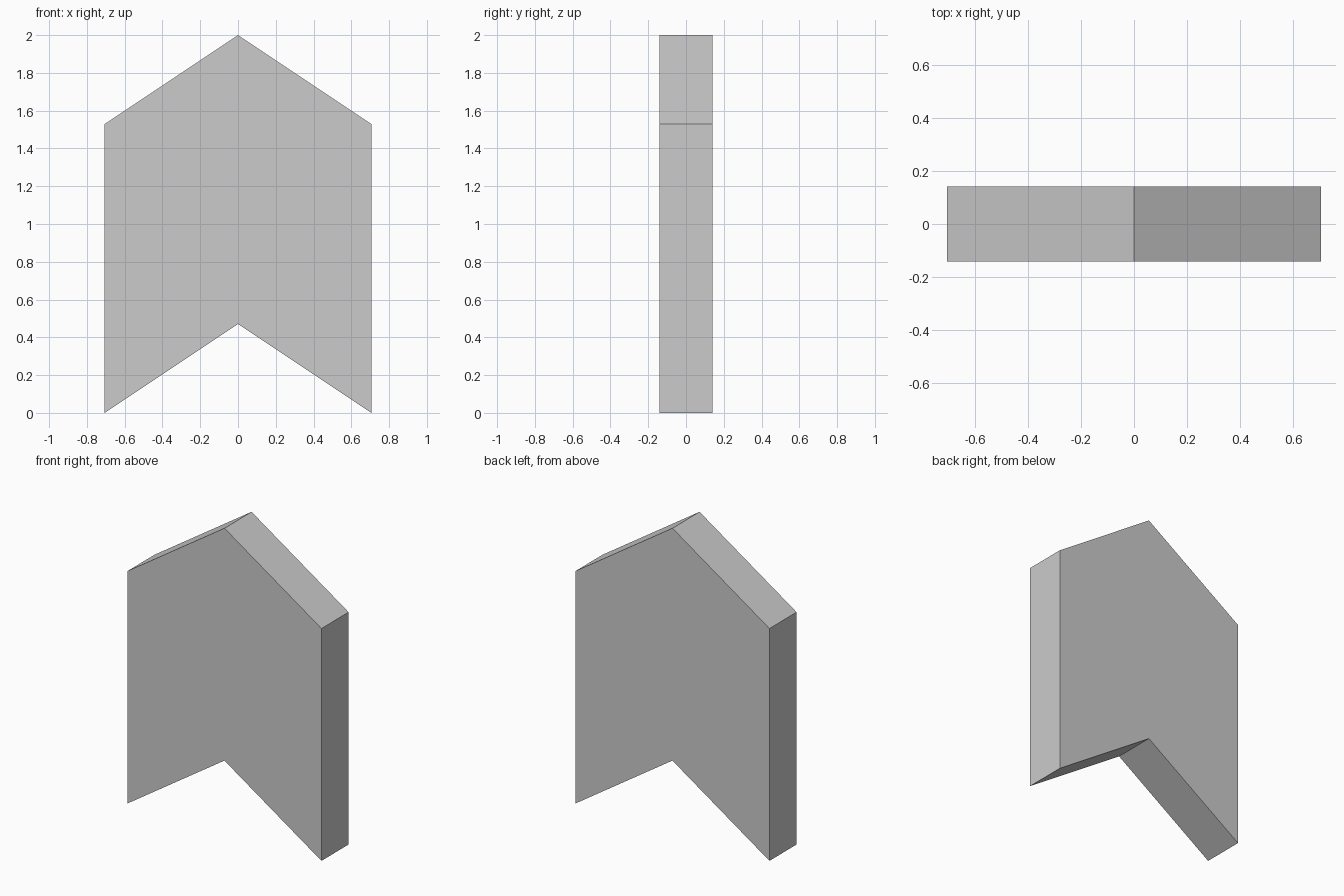
import bpy
import bmesh

if "Cube" in bpy.data.objects:
    bpy.data.objects.remove(bpy.data.objects["Cube"])

HALF_WIDTH, HALF_DEPTH = 0.706, 0.141
HEIGHT, RISE = 2.0, 0.471

# Chevron outline in the x-z plane: pointed top, matching notch below
outline = [
    (-HALF_WIDTH, 0),
    (0, RISE),
    (HALF_WIDTH, 0),
    (HALF_WIDTH, HEIGHT - RISE),
    (0, HEIGHT),
    (-HALF_WIDTH, HEIGHT - RISE),
]

# Extrude the outline front to back
bm = bmesh.new()
front = bm.faces.new([bm.verts.new((x, -HALF_DEPTH, z)) for x, z in outline])
result = bmesh.ops.extrude_face_region(bm, geom=[front], use_keep_orig=True)
back_verts = [g for g in result["geom"] if isinstance(g, bmesh.types.BMVert)]
bmesh.ops.translate(bm, verts=back_verts, vec=(0, 2 * HALF_DEPTH, 0))
bmesh.ops.recalc_face_normals(bm, faces=bm.faces[:])

mesh = bpy.data.meshes.new("chevron_block")
bm.to_mesh(mesh)
bm.free()
block = bpy.data.objects.new("chevron_block", mesh)
bpy.context.collection.objects.link(block)
